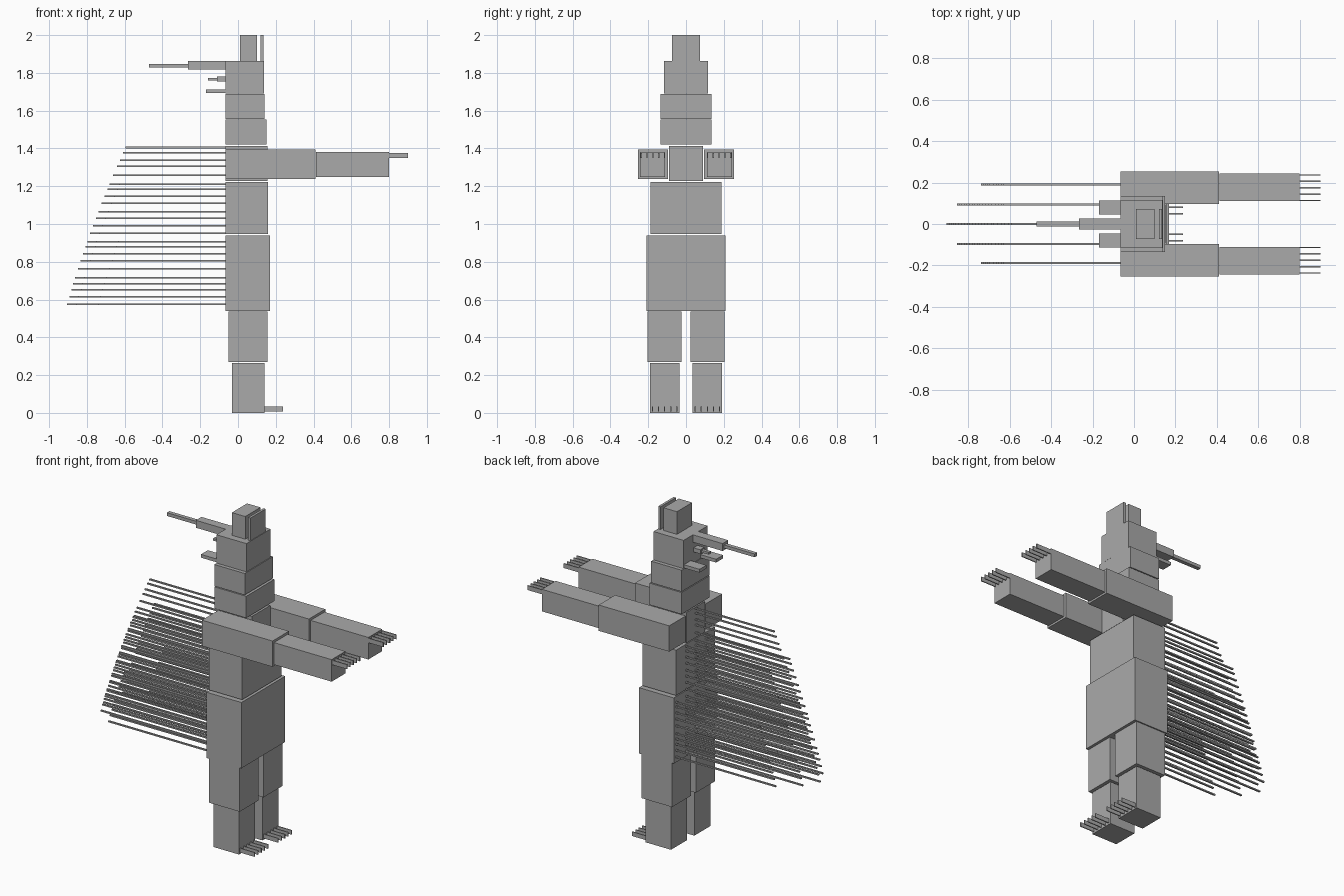
import bpy

grey = bpy.data.materials.new("plain grey")
grey.diffuse_color = (0.4, 0.4, 0.4, 1)


def boxes(name, spans):
    """One object made of boxes, each given as (x0, x1, y0, y1, z0, z1)."""
    verts, faces = [], []
    for x0, x1, y0, y1, z0, z1 in spans:
        n = len(verts)
        verts += [(x, y, z) for z in (z0, z1)
                  for x, y in ((x0, y0), (x1, y0), (x1, y1), (x0, y1))]
        faces += [(n + 3, n + 2, n + 1, n), (n + 4, n + 5, n + 6, n + 7)]
        faces += [(n + i, n + (i + 1) % 4, n + 4 + (i + 1) % 4, n + 4 + i) for i in range(4)]
    me = bpy.data.meshes.new(name)
    me.from_pydata(verts, [], faces)
    me.materials.append(grey)
    ob = bpy.data.objects.new(name, me)
    bpy.context.collection.objects.link(ob)
    return ob


def centred(name, x0, x1, half, z0, z1):
    return boxes(name, [(x0, x1, -half, half, z0, z1)])


def paired(name, spans):
    """Boxes on the +y side, mirrored to the -y side."""
    return boxes(name, [s for x0, x1, y0, y1, z0, z1 in spans
                        for s in ((x0, x1, y0, y1, z0, z1), (x0, x1, -y1, -y0, z0, z1))])


# Stacked head and body
BACK = -0.065
centred("crown", 0.01, 0.10, 0.073, 1.862, 2.0)
centred("crest_plate", 0.12, 0.135, 0.073, 1.862, 2.0)
centred("head", BACK, 0.138, 0.116, 1.69, 1.862)
centred("jaw", BACK, 0.14, 0.135, 1.557, 1.688)
centred("neck", BACK, 0.15, 0.135, 1.42, 1.552)
centred("chest", BACK, 0.155, 0.089, 1.227, 1.413)
centred("waist", BACK, 0.16, 0.188, 0.946, 1.222)
centred("hips", BACK, 0.17, 0.21, 0.54, 0.94)

# Projections on the head
centred("long_horn_base", -0.265, BACK, 0.027, 1.817, 1.862)
centred("long_horn_tip", -0.47, -0.265, 0.012, 1.828, 1.848)
centred("short_horn_base", -0.11, BACK, 0.02, 1.755, 1.78)
centred("short_horn_tip", -0.16, -0.11, 0.01, 1.76, 1.774)
paired("side_tabs", [(-0.17, BACK, 0.047, 0.113, 1.693, 1.713)])

# Legs and toes
paired("upper_legs", [(-0.05, 0.155, 0.023, 0.205, 0.27, 0.538)])
paired("lower_legs", [(-0.032, 0.14, 0.035, 0.19, 0, 0.265)])
toe_y = [0.049 + 0.032 * i for i in range(5)]
paired("toes", [(0.138, 0.237, y - 0.003, y + 0.003, 0.008, 0.034) for y in toe_y])

# Arms and fingers
paired("upper_arms", [(BACK, 0.41, 0.096, 0.254, 1.238, 1.395)])
paired("forearms", [(0.412, 0.80, 0.11, 0.243, 1.248, 1.382)])
finger_y = [0.113 + 0.031 * i for i in range(5)]
paired("fingers", [(0.798, 0.90, y - 0.003, y + 0.003, 1.35, 1.377) for y in finger_y])

# Tail quills: columns get shorter outward and start lower down
rows = [1.405, 1.376, 1.337, 1.305, 1.257, 1.21, 1.183, 1.146, 1.109, 1.066, 1.03, 0.992,
        0.95, 0.907, 0.88, 0.843, 0.806, 0.764, 0.716, 0.684, 0.652, 0.615, 0.575]
quills = []
for y, top, shorter in ((0, 1.41, 0), (0.095, 1.22, 0.05), (-0.097, 1.22, 0.05),
                        (0.19, 0.94, 0.165), (-0.188, 0.94, 0.165)):
    for z in rows:
        if z < top:
            t = (1.405 - z) / 0.83
            tip = -0.595 - 0.31 * t - 0.07 * t * (1 - t) + shorter
            quills.append((tip, BACK + 0.005, y - 0.005, y + 0.005, z - 0.004, z + 0.004))
boxes("tail_quills", quills)
